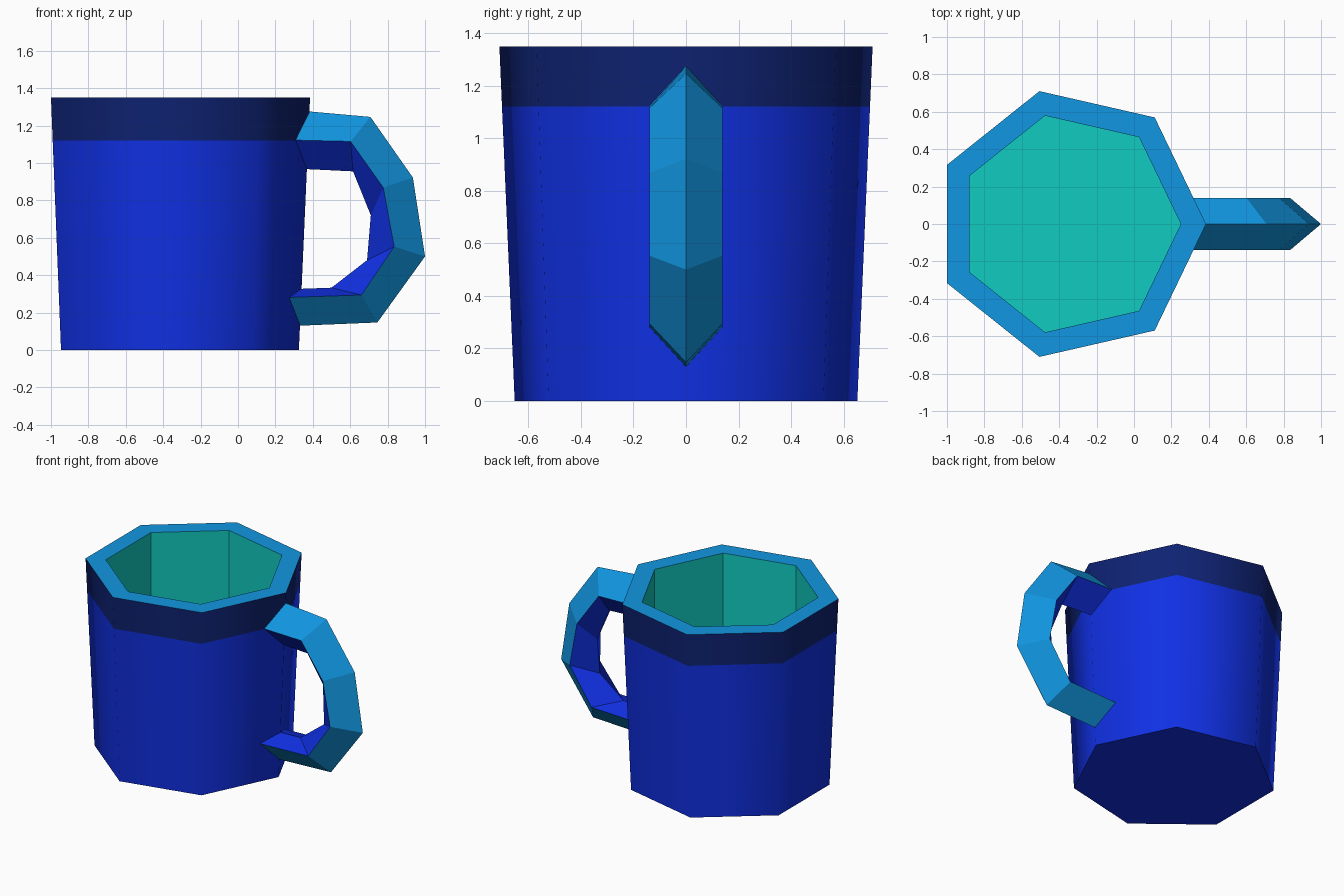
import bpy, bmesh, math

if "Cube" in bpy.data.objects:
    bpy.data.objects.remove(bpy.data.objects["Cube"])


def material(name, rgb):
    lin = [((c / 255 + 0.055) / 1.055) ** 2.4 for c in rgb]
    m = bpy.data.materials.new(name)
    m.diffuse_color = (*lin, 1)
    m.use_nodes = True
    m.node_tree.nodes["Principled BSDF"].inputs["Base Color"].default_value = m.diffuse_color
    return m


BODY = material("royal blue", (16, 48, 228))
BAND = material("navy", (14, 34, 114))
TRIM = material("sky blue", (17, 150, 225))
INSIDE = material("teal", (17, 203, 192))


def finish(name, bm, mats):
    me = bpy.data.meshes.new(name)
    bm.to_mesh(me)
    bm.free()
    for m in mats:
        me.materials.append(m)
    ob = bpy.data.objects.new(name, me)
    bpy.context.collection.objects.link(ob)
    return ob


# Seven-sided cup: outer wall, band, rim, inner wall and floor as stacked rings
SIDES, CX = 7, -0.3435
profile = [(0.669, 0), (0.7185, 1.12), (0.7286, 1.35), (0.594, 1.35), (0.594, 0.12)]
colours = [0, 1, 2, 3]           # colour of the strip above each ring
bm = bmesh.new()
rings = [[bm.verts.new((CX + r * math.cos(math.tau * i / SIDES),
                        r * math.sin(math.tau * i / SIDES), z))
          for i in range(SIDES)] for r, z in profile]
for k, colour in enumerate(colours):
    a, b = rings[k], rings[k + 1]
    for i in range(SIDES):
        j = (i + 1) % SIDES
        f = bm.faces.new((a[i], a[j], b[j], b[i]))
        f.material_index = colour
        f.smooth = k < 2         # only the outside is smooth
bm.faces.new(rings[0][::-1]).material_index = 0
bm.faces.new(rings[-1]).material_index = 3
finish("cup", bm, [BODY, BAND, TRIM, INSIDE])

# Handle: diamond section swept from the top joint to the bottom joint
outer = [(0.383, 1.275), (0.708, 1.246), (0.935, 0.922), (1.0, 0.5), (0.745, 0.147), (0.333, 0.13)]
middle = [(0.308, 1.122), (0.602, 1.115), (0.777, 0.868), (0.835, 0.553), (0.66, 0.294), (0.274, 0.281)]
inner = [(0.367, 0.967), (0.615, 0.955), (0.71, 0.72), (0.69, 0.48), (0.5, 0.333), (0.339, 0.327)]
W = 0.139
bm = bmesh.new()
rings = [[bm.verts.new(p) for p in ((o[0], 0, o[1]), (m[0], W, m[1]),
                                    (n[0], 0, n[1]), (m[0], -W, m[1]))]
         for o, m, n in zip(outer, middle, inner)]
for a, b in zip(rings, rings[1:]):
    for i in range(4):
        j = (i + 1) % 4
        f = bm.faces.new((a[j], a[i], b[i], b[j]))
        f.material_index = 0 if i in (0, 3) else 1   # light outside, blue inside
finish("handle", bm, [TRIM, BODY])
